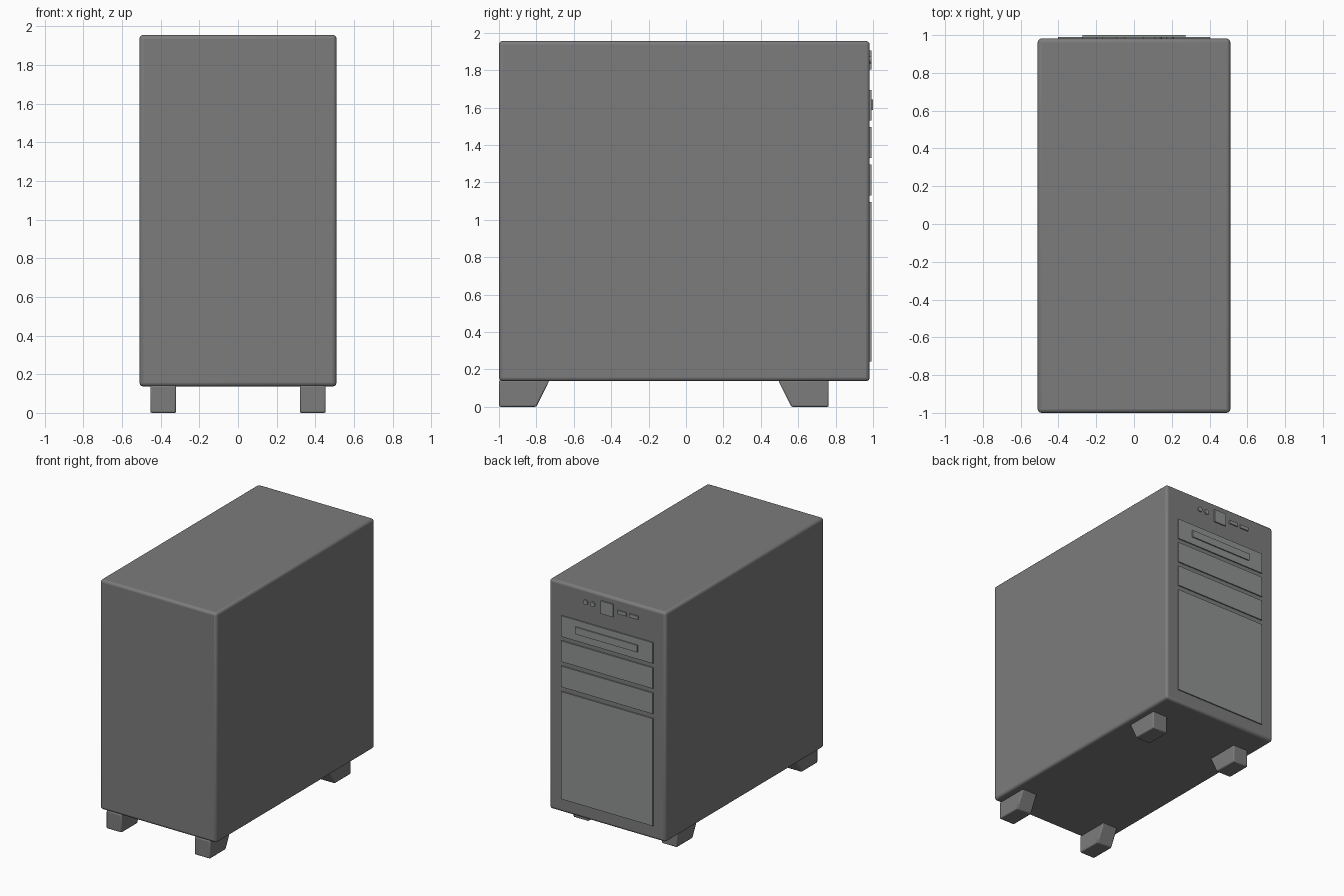
import bpy, bmesh, math

if "Cube" in bpy.data.objects:
    bpy.data.objects.remove(bpy.data.objects["Cube"])


def material(name, color):
    mat = bpy.data.materials.new(name)
    mat.diffuse_color = (*color, 1)
    mat.use_nodes = True
    mat.node_tree.nodes["Principled BSDF"].inputs["Base Color"].default_value = mat.diffuse_color
    return mat


DARK = material("dark_grey", (0.2, 0.2, 0.2))
PANEL = material("panel_grey", (0.275, 0.295, 0.285))


def finish(name, bm, mat, bevel=0.0, segments=2):
    bmesh.ops.recalc_face_normals(bm, faces=bm.faces)
    mesh = bpy.data.meshes.new(name)
    bm.to_mesh(mesh)
    bm.free()
    mesh.materials.append(mat)
    obj = bpy.data.objects.new(name, mesh)
    bpy.context.collection.objects.link(obj)
    if bevel:
        mod = obj.modifiers.new("Bevel", "BEVEL")
        mod.width, mod.segments = bevel, segments
        bpy.ops.object.select_all(action='DESELECT')
        bpy.context.view_layer.objects.active = obj
        obj.select_set(True)
        bpy.ops.object.shade_smooth_by_angle(angle=math.radians(40))
    return obj


def prism(name, profile, x0, x1, mat, bevel=0.0, segments=2):
    """Extrude a (y, z) profile along x."""
    bm = bmesh.new()
    a = [bm.verts.new((x0, y, z)) for y, z in profile]
    b = [bm.verts.new((x1, y, z)) for y, z in profile]
    bm.faces.new(a)
    bm.faces.new(b[::-1])
    for i in range(len(a)):
        j = (i + 1) % len(a)
        bm.faces.new((a[i], b[i], b[j], a[j]))
    return finish(name, bm, mat, bevel, segments)


def box(name, x, y, z, mat, bevel=0.0, segments=2):
    return prism(name, [(y[0], z[0]), (y[1], z[0]), (y[1], z[1]), (y[0], z[1])],
                 x[0], x[1], mat, bevel, segments)


FACE = 0.97    # panels start just inside the case face at y = 0.982

# Case
box("case", (-0.51, 0.51), (-1.0, 0.982), (0.137, 1.956), DARK, 0.02, 3)

# Wedge feet, mirrored left and right
feet = {
    "rear_foot": [(-1.0, 0), (-0.80, 0), (-0.73, 0.142), (-1.0, 0.142)],
    "panel_side_foot": [(0.563, 0), (0.763, 0), (0.763, 0.142), (0.493, 0.142)],
}
for name, profile in feet.items():
    for side, x in (("left", -0.387), ("right", 0.387)):
        prism(f"{name}_{side}", profile, x - 0.067, x + 0.067, DARK, 0.008)

# Drive bay covers and lower panel
for i, z in enumerate(((1.530, 1.695), (1.331, 1.496), (1.131, 1.296))):
    box(f"drive_bay_{i + 1}", (-0.402, 0.402), (FACE, 0.991), z, PANEL)
box("lower_panel", (-0.402, 0.402), (FACE, 0.991), (0.243, 1.094), PANEL)

# Disc tray on the top bay
box("disc_tray", (-0.272, 0.272), (FACE, 1.0), (1.587, 1.643), PANEL)

# Power button, ports and audio jacks
box("power_button", (-0.053, 0.053), (FACE, 0.991), (1.803, 1.905), PANEL)
for i, x in enumerate((-0.13, -0.234)):
    box(f"port_{i + 1}", (x - 0.038, x + 0.038), (FACE, 0.991), (1.841, 1.869), PANEL)
for i, x in enumerate((0.128, 0.19)):
    bm = bmesh.new()
    bmesh.ops.create_cone(bm, cap_ends=True, segments=24, radius1=0.02,
                          radius2=0.02, depth=0.02)
    jack = finish(f"audio_jack_{i + 1}", bm, PANEL)
    jack.rotation_euler.x = math.pi / 2
    jack.location = (x, 0.981, 1.856)
